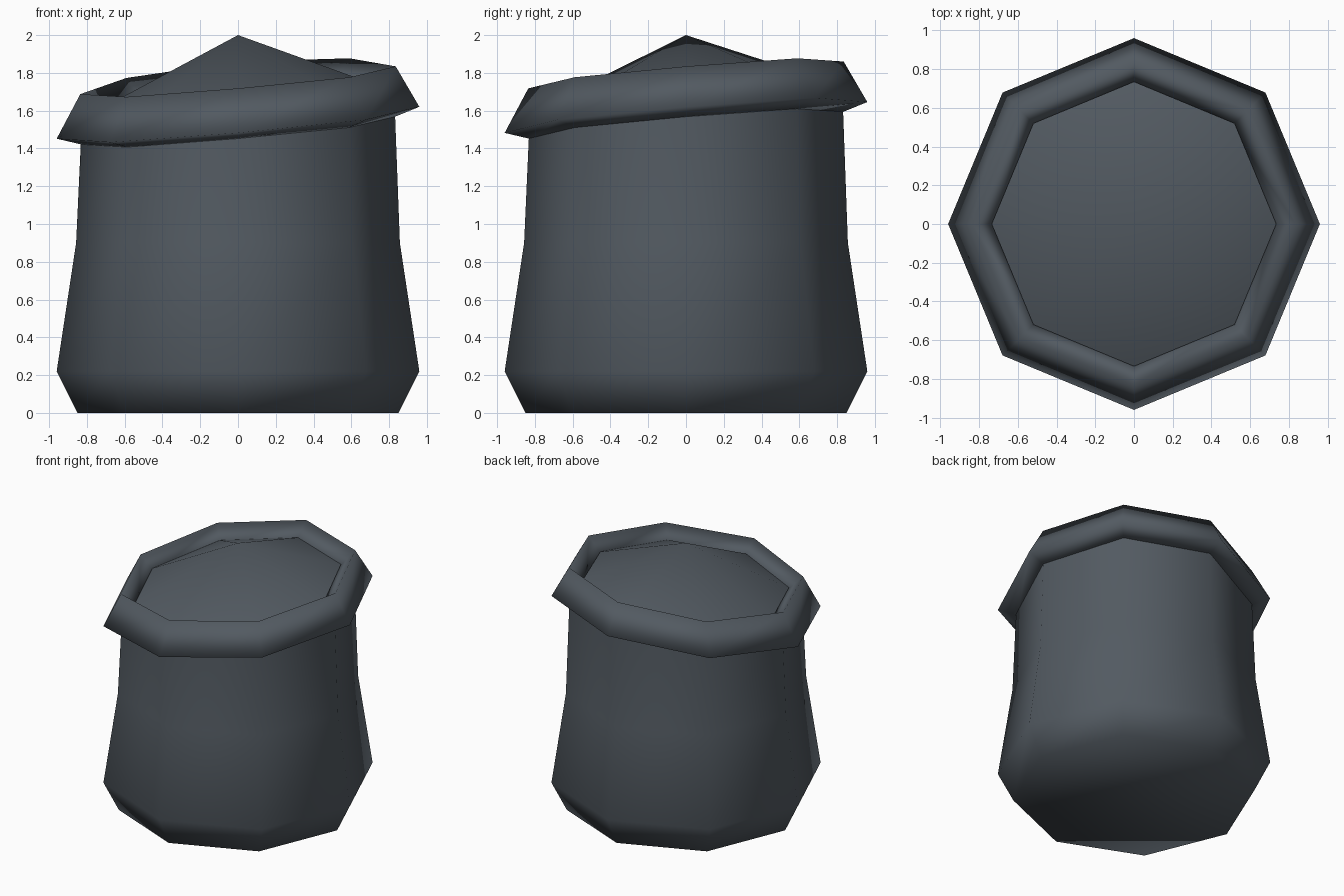
import bpy, bmesh, math

cube = bpy.data.objects.get("Cube")
if cube:
    bpy.data.objects.remove(cube, do_unlink=True)

SIDES = 8
TILT_X, TILT_Y = 0.088, 0.085

mat = bpy.data.materials.new("slate_grey_cloth")
mat.use_nodes = True
colour = (0.085, 0.102, 0.12, 1)
mat.diffuse_color = colour
bsdf = mat.node_tree.nodes["Principled BSDF"]
bsdf.inputs["Base Color"].default_value = colour
bsdf.inputs["Roughness"].default_value = 0.8


def ring(bm, r, z, tilt):
    """Octagonal ring, leaning up towards the left and back by the tilt factor."""
    verts = []
    for i in range(SIDES):
        a = math.tau * i / SIDES
        x, y = r * math.cos(a), r * math.sin(a)
        saddle = -0.014 * math.cos(2 * a)
        lean = TILT_X * x + TILT_Y * y + saddle
        verts.append(bm.verts.new((x, y, z + tilt * lean)))
    return verts


def bridge(bm, a, b):
    for i in range(SIDES):
        j = (i + 1) % SIDES
        bm.faces.new((a[i], a[j], b[j], b[i]))


def lathe(name, profile, closed=False, cap=False, apex=None):
    """Build a part from (radius, height, tilt) rings."""
    bm = bmesh.new()
    rings = [ring(bm, *p) for p in profile]
    for a, b in zip(rings, rings[1:]):
        bridge(bm, a, b)
    if closed:
        bridge(bm, rings[-1], rings[0])
    if cap:
        bm.faces.new(rings[0][::-1])
    if apex:
        tip = bm.verts.new((0, 0, apex))
        last = rings[-1]
        for i in range(SIDES):
            bm.faces.new((last[i], last[(i + 1) % SIDES], tip))
    bmesh.ops.recalc_face_normals(bm, faces=bm.faces)
    for f in bm.faces:
        f.smooth = True
    mesh = bpy.data.meshes.new(name)
    bm.to_mesh(mesh)
    bm.free()
    mesh.materials.append(mat)
    obj = bpy.data.objects.new(name, mesh)
    bpy.context.collection.objects.link(obj)
    return obj


# Bulging sack body with a flat bottom
lathe("sack_body", [(0.85, 0, 0), (0.96, 0.22, 0), (0.857, 0.9, 0), (0.83, 1.56, 1)], cap=True)

# Slanted rolled rim
lathe("rolled_rim", [(0.82, 1.505, 1), (0.96, 1.55, 1), (0.835, 1.775, 1), (0.71, 1.65, 1)], closed=True)

# Heaped contents rising to a point
lathe("heaped_contents", [(0.735, 1.685, 1)], apex=2.0)
